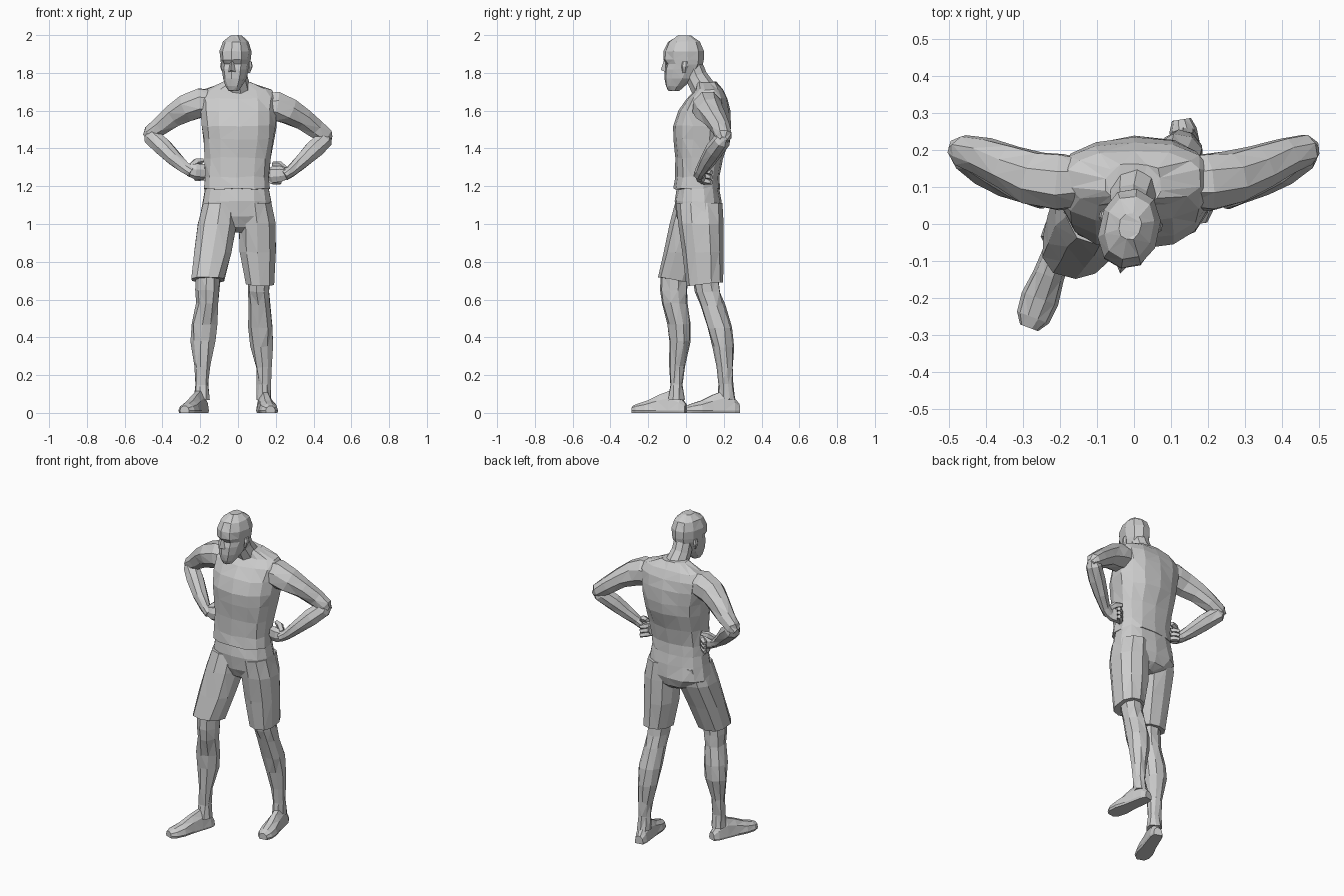
import bpy, bmesh, random
from math import sin, cos, pi, copysign
from mathutils import Vector

random.seed(4)


def skin(name, rings, jitter=0.0, loc=(0, 0, 0), yaw=0.0):
    """Bridge equal-length point rings into a closed, flat-shaded, triangulated body."""
    bm = bmesh.new()
    loops = []
    for ring in rings:
        loops.append([bm.verts.new(Vector(p) + Vector([random.uniform(-jitter, jitter) for _ in range(3)]))
                      for p in ring])
    n = len(loops[0])
    for a, b in zip(loops, loops[1:]):
        for i in range(n):
            j = (i + 1) % n
            bm.faces.new((a[i], a[j], b[j], b[i]))
    bm.faces.new(loops[0])
    bm.faces.new(loops[-1])
    bmesh.ops.recalc_face_normals(bm, faces=bm.faces)
    bmesh.ops.triangulate(bm, faces=bm.faces)
    me = bpy.data.meshes.new(name)
    bm.to_mesh(me)
    bm.free()
    ob = bpy.data.objects.new(name, me)
    ob.location = loc
    ob.rotation_euler.z = yaw
    bpy.context.collection.objects.link(ob)
    return ob


def oval(n, rx, ry, p=1.0):
    out = []
    for i in range(n):
        a = 2 * pi * (i + 0.5) / n
        c, s = cos(a), sin(a)
        out.append((rx * copysign(abs(c) ** p, c), ry * copysign(abs(s) ** p, s)))
    return out


def stack(name, secs, n=10, p=1.0, tilt=0.0, **kw):
    """Horizontal sections (x, y, z, rx, ry); tilt lifts the front edge of the last one."""
    rings = []
    for k, (x, y, z, rx, ry) in enumerate(secs):
        t = tilt if k == len(secs) - 1 else 0
        rings.append([(x + u, y + v, z - t * v / ry) for u, v in oval(n, rx, ry, p)])
    return skin(name, rings, **kw)


def limb(name, secs, n=8, flat=1.0, **kw):
    """Sections (x, y, z, r) swept square to their path."""
    pts = [Vector(s[:3]) for s in secs]
    rings = []
    for k, s in enumerate(secs):
        d = pts[min(k + 1, len(pts) - 1)] - pts[max(k - 1, 0)]
        d.normalize()
        side = d.cross(Vector((0, 1, 0))).normalized()
        back = side.cross(d)
        rings.append([pts[k] + side * u + back * v for u, v in oval(n, s[3], s[3] * flat)])
    return skin(name, rings, **kw)


def foot(name, heel, toe):
    """Flat-soled foot from heel to toe: (fraction, half width, height)."""
    a, b = Vector((*heel, 0)), Vector((*toe, 0))
    side = Vector((b.y - a.y, a.x - b.x, 0)).normalized()
    rings = []
    for t, w, h in [(0, .026, .04), (.1, .037, .08), (.3, .040, .12), (.5, .043, .095),
                    (.72, .052, .06), (.9, .046, .042), (1, .026, .028)]:
        c = a.lerp(b, t)
        arch = [c + side * w * cos(pi * i / 5) + Vector((0, 0, .012 + h * sin(pi * i / 5) * .92)) for i in range(6)]
        sole = [c - side * w * .9, c + side * w * .9]
        rings.append(arch + sole)
    skin(name, rings)


# Shirted torso, from hem to base of neck
stack("torso", [(-.008, .058, 1.185, .178, .122), (-.005, .06, 1.25, .172, .117),
                (0, .07, 1.35, .178, .127), (.003, .08, 1.45, .19, .148),
                (.005, .083, 1.52, .2, .152), (0, .097, 1.60, .205, .138),
                (0, .112, 1.665, .21, .108), (0, .122, 1.71, .18, .075),
                (0, .11, 1.75, .075, .055)], n=14, p=.8, jitter=.004)

# Neck
limb("neck", [(.005, .12, 1.64, .085), (0, .09, 1.72, .066), (-.008, .055, 1.78, .058), (-.01, .03, 1.85, .055)], n=9)

# Head turned slightly to one side, with brow, nose and ears
HEAD = dict(loc=(-.012, -.008, 0), yaw=-.2)
prof = [(-.088, -.03, 1.705, .026), (-.102, .0, 1.73, .043), (-.108, .05, 1.77, .06),
        (-.107, .085, 1.82, .070), (-.098, .098, 1.845, .074), (-.116, .104, 1.87, .077),
        (-.112, .104, 1.915, .081), (-.088, .085, 1.965, .066), (-.035, .04, 1.998, .03)]
stack("head", [(0, (f + b) / 2, z, rx, (b - f) / 2) for f, b, z, rx in prof], n=10, p=.88, jitter=.002, **HEAD)
skin("nose", [[(-.008, -.10, 1.86), (.008, -.10, 1.86), (0, -.112, 1.862)],
              [(-.02, -.098, 1.805), (.02, -.098, 1.805), (0, -.128, 1.815)]], **HEAD)
for s, side in ((-1, "right"), (1, "left")):
    stack(side + "_ear", [(s * .067, .012, 1.80, .008, .008), (s * .076, .016, 1.835, .012, .018),
                          (s * .074, .018, 1.86, .008, .014)], n=6, **HEAD)

# Arms with hands on hips
for s, side, dz in ((-1, "right", .005), (1, "left", -.012)):
    def arm(name, secs, **kw):
        limb(side + name, [(s * x, y, z + dz, r) for x, y, z, r in secs], **kw)
    arm("_upper_arm", [(.13, .112, 1.635, .07), (.20, .112, 1.635, .082), (.27, .125, 1.61, .076),
                       (.34, .155, 1.57, .062), (.41, .185, 1.515, .052), (.465, .198, 1.475, .044),
                       (.488, .2, 1.455, .024)], jitter=.004)
    arm("_forearm", [(.475, .205, 1.485, .028), (.455, .19, 1.455, .048), (.40, .15, 1.405, .05),
                     (.34, .112, 1.345, .042), (.28, .08, 1.292, .031), (.245, .07, 1.27, .03)], jitter=.003)
    arm("_palm", [(.265, .072, 1.28, .03), (.225, .072, 1.275, .044), (.185, .085, 1.272, .046),
                  (.165, .1, 1.272, .034)], flat=.6, n=7)
    arm("_thumb", [(.25, .075, 1.30, .018), (.22, .10, 1.325, .02), (.185, .115, 1.33, .013)], n=5)
    for k in range(3):
        z = 1.29 - .026 * k
        arm("_finger_%d" % (k + 1), [(.175, .08, z, .015), (.2, .115, z, .017), (.225, .135, z - .006, .012)], n=5)

# Shorts: hips and two open-stance legs
stack("shorts_hips", [(-.005, .065, 1.21, .168, .108), (-.005, .065, 1.12, .185, .122),
                      (-.005, .072, 1.04, .198, .122), (-.002, .078, .985, .14, .1),
                      (0, .08, .955, .05, .06)], n=14, p=.82, jitter=.003)
stack("right_shorts_leg", [(-.095, .06, 1.11, .09, .115), (-.11, .038, 1.0, .107, .122),
                           (-.135, -.012, .85, .103, .108), (-.16, -.057, .705, .09, .09)],
      n=10, p=.85, tilt=.015, jitter=.003)
stack("left_shorts_leg", [(.09, .07, 1.11, .09, .12), (.101, .078, 1.0, .1, .12),
                          (.106, .09, .85, .099, .107), (.118, .098, .682, .078, .098)],
      n=10, p=.85, tilt=-.008, jitter=.003)

# Bare lower legs: front leg bent forward, rear leg trailing
stack("right_lower_leg", [(-.155, -.06, .75, .066, .075), (-.16, -.063, .65, .064, .072),
                          (-.163, -.058, .58, .06, .07), (-.178, -.034, .47, .07, .063),
                          (-.184, -.032, .38, .066, .057), (-.19, -.046, .25, .044, .04),
                          (-.192, -.05, .15, .037, .035), (-.192, -.052, .07, .043, .046)], n=9, jitter=.004)
stack("left_lower_leg", [(.11, .1, .74, .06, .072), (.111, .115, .64, .061, .068),
                         (.114, .14, .57, .058, .068), (.122, .178, .45, .068, .067),
                         (.128, .196, .35, .06, .057), (.136, .207, .24, .042, .043),
                         (.138, .212, .15, .036, .038), (.136, .215, .07, .041, .048)], n=9, jitter=.004)

# Feet
foot("right_foot", (-.178, .0), (-.283, -.28))
foot("left_foot", (.128, .282), (.172, .0))
